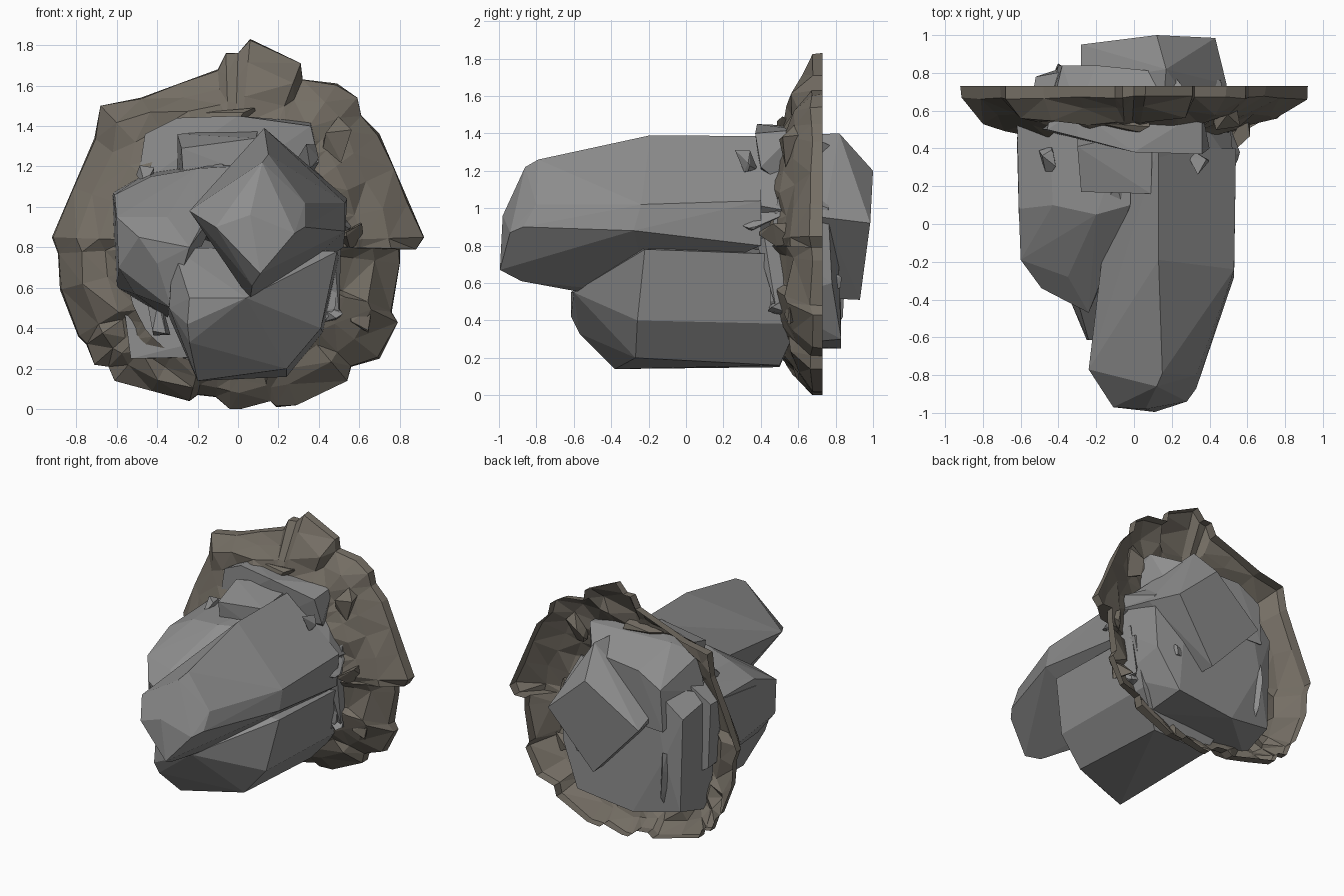
import bpy, bmesh, math, random
from mathutils import Vector

random.seed(4)


def material(name, rgb):
    m = bpy.data.materials.new(name)
    m.diffuse_color = (*rgb, 1)
    return m


GREY = material("grey_rock", (0.27, 0.27, 0.27))
BROWN = material("brown_earth", (0.175, 0.155, 0.127))


def finish(bm, name, mat):
    me = bpy.data.meshes.new(name)
    bm.to_mesh(me)
    bm.free()
    me.materials.append(mat)
    ob = bpy.data.objects.new(name, me)
    bpy.context.collection.objects.link(ob)
    return ob


def rock(name, pts, mat=GREY):
    """Faceted boulder: convex hull of a few corner points."""
    bm = bmesh.new()
    for p in pts:
        bm.verts.new(p)
    bmesh.ops.convex_hull(bm, input=bm.verts[:])
    bmesh.ops.delete(bm, geom=[v for v in bm.verts if not v.link_faces], context='VERTS')
    bmesh.ops.dissolve_limit(bm, angle_limit=0.06, verts=bm.verts[:], edges=bm.edges[:])
    bmesh.ops.recalc_face_normals(bm, faces=bm.faces[:])
    return finish(bm, name, mat)


def shard(name, c, size, mat=GREY):
    """Small random angular chip, pointed along a random diagonal."""
    pts = []
    for _ in range(9):
        d = Vector([random.uniform(-1, 1) for _ in range(3)]).normalized()
        pts.append([c[k] + size[k] * d[k] for k in range(3)])
    return rock(name, pts, mat)


# Long upper boulder running from front tip to back
rock("upper_boulder", [
    (-.11, -.97, .9), (.11, -.995, .67), (.28, -.94, .87), (.12, -.86, 1.22), (.06, -.98, .96),
    (-.24, -.77, .98), (.15, -.79, 1.26), (.33, -.87, .9), (.33, -.8, 1.02), (.07, -.88, .61),
    (.06, -.5, .54), (.13, -.19, 1.39), (.53, -.24, 1.02), (.53, -.28, .88), (.13, -.2, .54),
    (-.18, -.5, 1.0), (-.08, -.05, 1.0), (.13, .4, 1.385), (.54, .4, 1.04), (.52, .4, .8),
    (-.1, .4, 1.0)])
rock("upper_boulder_back", [
    (.13, .3, 1.38), (.53, .3, 1.03), (-.26, .3, .98), (.1, .3, .54),
    (.17, .82, 1.4), (.12, 1, 1.2), (.43, .985, .92), (-.28, .95, .92), (.1, .93, .51),
    (.49, .74, .95), (-.28, .75, 1.0)])

# Lower boulder
rock("lower_boulder", [
    (-.25, -.615, .42), (-.24, -.615, .55), (-.24, -.57, .33), (-.2, -.38, .14),
    (.04, -.6, .55), (.24, -.27, .2), (.41, -.26, .4), (.49, -.22, .78), (-.32, -.33, .8),
    (-.34, -.4, .5), (.5, .6, .75), (.42, .6, .38), (.24, .5, .16), (-.2, .5, .15),
    (-.36, .6, .5), (-.33, .6, .85)])

# Left boulder
rock("left_boulder", [
    (-.6, -.19, .95), (-.59, -.19, .7), (-.49, -.34, .85), (-.4, -.37, .72), (-.33, -.33, .5),
    (-.51, -.1, .57), (-.24, -.47, .8), (-.35, -.28, .95), (-.43, .1, 1.15), (-.2, .05, 1.19),
    (-.02, .1, 1.2), (-.61, .08, 1.06), (-.62, .6, 1.07), (-.6, .6, .6), (-.35, .6, .45),
    (0, .6, 1.24), (-.45, .6, 1.17), (-.06, -.06, 1.05)])

# Top slab and the block lying in front of it
rock("top_slab", [
    (-.5, .5, 1.1), (-.46, .5, 1.36), (-.3, .46, 1.44), (.0, .38, 1.45), (.36, .37, 1.4),
    (.4, .4, 1.22), (0, .4, 1.15), (.36, .6, 1.42), (-.3, .6, 1.44),
    (-.38, .84, 1.2), (.2, .8, 1.32), (-.2, .84, 1.3), (-.4, .84, .9), (.2, .8, .9)])
rock("top_block", [
    (-.3, .41, 1.36), (-.28, .17, 1.29), (.09, .16, 1.34), (.1, .5, 1.39), (-.27, .18, 1.15),
    (.09, .16, 1.15), (-.3, .5, 1.1)])

# Rear core filling the ring
rock("rear_core", [
    (-.57, .5, .55), (-.53, .5, .25), (-.3, .5, .25), (.3, .5, .27), (.48, .45, .5),
    (.51, .45, .84), (.5, .5, 1.1), (-.57, .5, 1.1), (-.5, .78, .32), (-.15, .83, .25),
    (.3, .83, .3), (.45, .78, .6), (.46, .76, 1.0), (-.52, .78, 1.0), (-.4, .82, .7),
    (.2, .8, 1.2), (-.3, .82, 1.2)])

# Leaning slab on the right side
rock("leaning_slab", [
    (.47, .37, .84), (.51, .42, .84), (.5, .48, .47), (.42, .5, .46), (.5, .56, .84),
    (.48, .6, .47), (.36, .5, .8)])

# Left side plate seen behind the left boulder
rock("left_plate", [
    (-.61, .05, 1.0), (-.62, .45, 1.06), (-.61, .5, .8), (-.6, .1, .84), (-.5, .3, .9),
    (-.5, .3, 1.05)])

# Loose grey shards, half buried
for i, (c, s) in enumerate([
        ((-.12, .15, 1.17), (.1, .1, .07)), ((.34, .33, 1.26), (.06, .1, .07)),
        ((.46, .5, .48), (.07, .08, .06)), ((.51, .4, .95), (.06, .15, .09)),
        ((-.38, .45, .45), (.08, .12, .1)), ((-.46, .32, 1.15), (.06, .1, .07)),
        ((.28, .76, .62), (.07, .09, .09)), ((-.38, .77, .6), (.05, .09, .28))]):
    shard(f"grey_shard_{i}", c, s)

# Ragged earth collar: open shell from the outer outline in to the rocks
outline = [
    (.06, 1.83), (.31, 1.71), (.32, 1.63), (.49, 1.61), (.59, 1.54), (.61, 1.45), (.70, 1.36),
    (.92, .85), (.88, .79), (.80, .79), (.80, .72), (.76, .48), (.79, .43), (.70, .25),
    (.56, .21), (.54, .14), (.29, .02), (.19, .01), (.16, .04), (.01, .0), (-.04, .0),
    (-.11, .06), (-.2, .07), (-.24, .04), (-.61, .14), (-.64, .21), (-.71, .22), (-.75, .32),
    (-.79, .36), (-.88, .59), (-.89, .77), (-.92, .85), (-.71, 1.34), (-.68, 1.5),
    (-.48, 1.54), (-.10, 1.68), (-.06, 1.76), (0, 1.76)]
inner_radii = [.50, .50, .62, .62, .64, .54, .55, .6, .66, .62, .58, .51]  # every 30 degrees
CX, CZ = -.03, .82

rim = []
for a, b in zip(outline, outline[1:] + outline[:1]):
    a, b = Vector(a), Vector(b)
    n = max(1, round((b - a).length / .22))
    rim += [a.lerp(b, i / n) for i in range(n)]


def inner_point(p):
    ang = math.degrees(math.atan2(p.y - CZ, p.x - CX)) % 360
    i, f = int(ang // 30) % 12, (ang % 30) / 30
    r = .95 * (inner_radii[i] * (1 - f) + inner_radii[(i + 1) % 12] * f)
    t = math.radians(ang)
    return Vector((CX + r * math.cos(t), CZ + r * math.sin(t)))


bm = bmesh.new()
loops = []
# (position from rim to rock, depth y, roughness); the sides bulge forward more
for t, y, j in [(0, .73, 0), (.01, .67, .01), (.33, .60, .03), (.68, .56, .03), (1, .51, .02)]:
    loop = []
    for p in rim:
        q = p.lerp(inner_point(p), min(1, max(0, t + random.uniform(-j, j) * 2)))
        side = abs(p.x - CX) / (p - Vector((CX, CZ))).length
        d = y - .05 * side * min(1, t * 3) + random.uniform(-j, j)
        loop.append(bm.verts.new((q.x, d, q.y)))
    loops.append(loop)
n = len(rim)
for la, lb in zip(loops, loops[1:]):
    for i in range(n):
        k = (i + 1) % n
        bm.faces.new((la[i], la[k], lb[k], lb[i]))
bmesh.ops.triangulate(bm, faces=[f for f in bm.faces if f.calc_center_median().y < .65])
bmesh.ops.recalc_face_normals(bm, faces=bm.faces[:])
if sum(f.normal.y * f.calc_area() for f in bm.faces) > 0:
    bmesh.ops.reverse_faces(bm, faces=bm.faces[:])
finish(bm, "earth_collar", BROWN)

# Brown crags jutting from the collar against the rocks
for i, (c, s) in enumerate([
        ((.55, .51, .87), (.09, .12, .08)), ((.49, .56, 1.33), (.1, .08, .12)),
        ((0, .54, 1.44), (.22, .06, .06)), ((.6, .58, .45), (.1, .06, .09))]):
    shard(f"brown_crag_{i}", c, s, BROWN)
